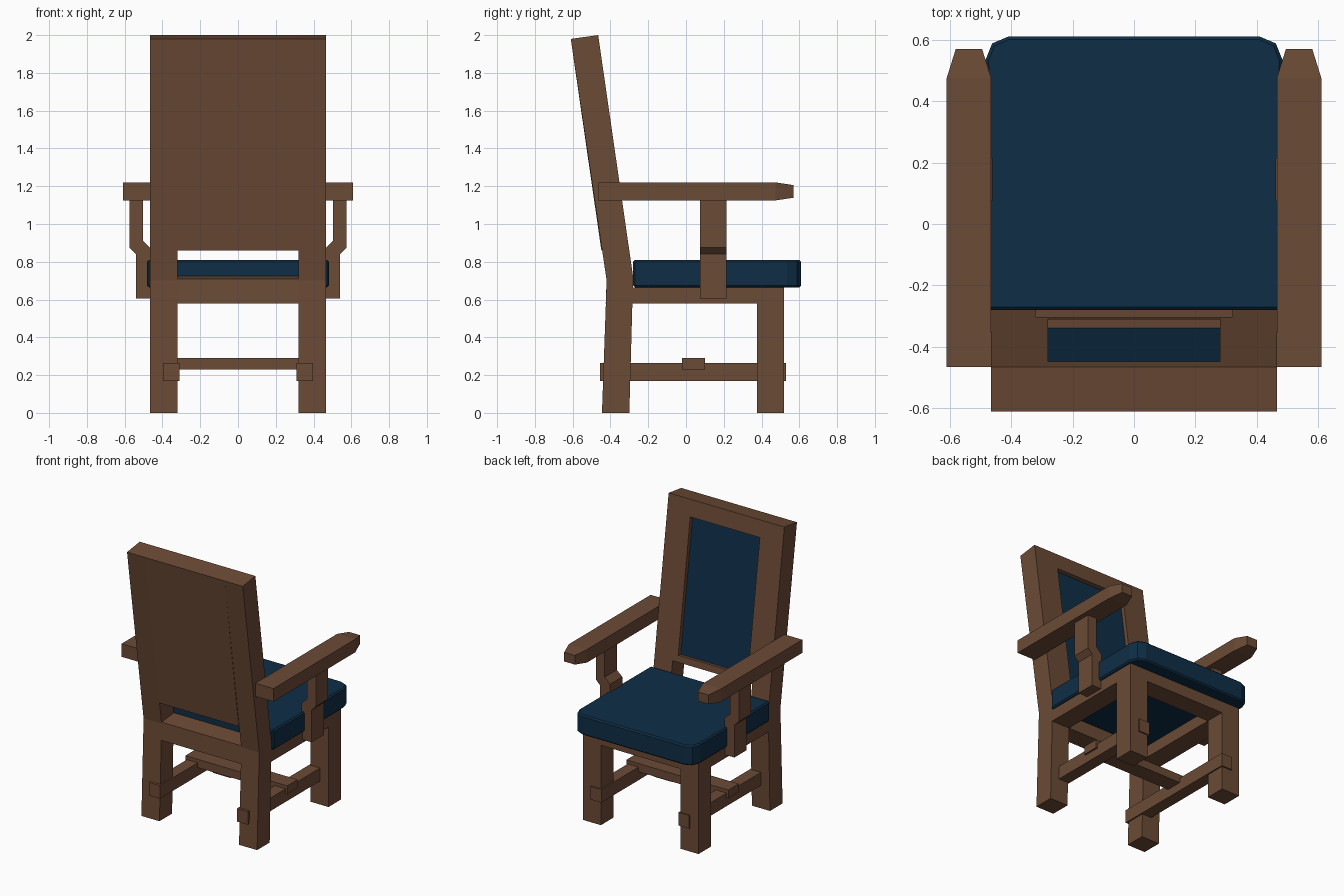
import bpy, bmesh
from mathutils import Vector

if "Cube" in bpy.data.objects:
    bpy.data.objects.remove(bpy.data.objects["Cube"])


def material(name, rgb):
    m = bpy.data.materials.new(name)
    m.diffuse_color = (*rgb, 1)
    m.use_nodes = True
    m.node_tree.nodes["Principled BSDF"].inputs["Base Color"].default_value = m.diffuse_color
    return m


wood = material("brown wood", (0.147, 0.069, 0.036))
fabric = material("navy fabric", (0.0045, 0.027, 0.062))


def prism(name, pts, axis, lo, hi, mat):
    """Extrude a 2D profile along an axis; the points use the other two axes in order."""
    bm = bmesh.new()

    def place(p, d):
        c = list(p)
        c.insert("xyz".index(axis), d)
        return bm.verts.new(c)

    a = [place(p, lo) for p in pts]
    b = [place(p, hi) for p in pts]
    bm.faces.new(a)
    bm.faces.new(b[::-1])
    n = len(pts)
    for i in range(n):
        j = (i + 1) % n
        bm.faces.new((a[j], a[i], b[i], b[j]))
    bmesh.ops.recalc_face_normals(bm, faces=bm.faces)
    me = bpy.data.meshes.new(name)
    bm.to_mesh(me)
    bm.free()
    me.materials.append(mat)
    ob = bpy.data.objects.new(name, me)
    bpy.context.collection.objects.link(ob)
    return ob


def box(name, x, y, z, mat=wood):
    return prism(name, [(x[0], y[0]), (x[1], y[0]), (x[1], y[1]), (x[0], y[1])],
                 "z", z[0], z[1], mat)


def both(x0, x1):
    """Left and right copies of an x range."""
    return (("right", (x0, x1)), ("left", (-x1, -x0)))


# Tilted backrest: s = distance down from the top, d = depth fraction from the front
TOP = Vector((-0.465, 2.0))
DOWN = Vector((0.185, -1.28)).normalized()
DEEP = Vector((-0.145, -0.02))


def back_part(name, x, s, d=(0, 1), mat=wood):
    pts = [TOP + DOWN * si + DEEP * di
           for si, di in ((s[0], d[0]), (s[0], d[1]), (s[1], d[1]), (s[1], d[0]))]
    return prism(name, pts, "x", x[0], x[1], mat)


# Rear legs run up into the back posts
leg_profile = [(-0.445, 0), (-0.30, 0), (-0.28, 0.72), (-0.465, 2.0),
               (-0.61, 1.98), (-0.42, 0.70)]
for side, x in both(0.32, 0.465):
    prism(side + "_rear_leg", leg_profile, "x", *x, wood)
    box(side + "_front_leg", x, (0.375, 0.52), (0, 0.665))
    box(side + "_seat_rail", x, (-0.29, 0.375), (0.58, 0.665))

# Cross rails under the seat
box("front_seat_rail", (-0.32, 0.32), (0.375, 0.52), (0.58, 0.665))
prism("rear_seat_rail", [(-0.425, 0.58), (-0.284, 0.58), (-0.28, 0.725), (-0.42, 0.71)],
      "x", -0.32, 0.32, wood)

# Backrest frame with recessed upholstered panel
back_part("back_top_rail", (-0.32, 0.32), (0, 0.12))
back_part("back_bottom_rail", (-0.32, 0.32), (1.083, 1.131))
for side, x in both(0.28, 0.32):
    back_part(side + "_back_stile", x, (0.12, 1.083))
back_part("back_board", (-0.28, 0.28), (0.12, 1.083), (0.26, 1))
back_part("back_upholstery", (-0.28, 0.28), (0.12, 1.083), (0.2, 0.26), fabric)

# Seat cushion with clipped front corners and softened edges
half = [(0.48, -0.28), (0.483, 0.535), (0.462, 0.588), (0.41, 0.61)]
cushion = prism("seat_cushion", half + [(-x, y) for x, y in reversed(half)],
                "z", 0.665, 0.81, fabric)
bev = cushion.modifiers.new("soft edge", "BEVEL")
bev.width = 0.01
bev.segments = 1
bev.limit_method = "ANGLE"
bev.angle_limit = 1.0

# Stretchers, with ends poking through the legs
for side, x in both(0.31, 0.397):
    box(side + "_stretcher", x, (-0.455, 0.53), (0.17, 0.265))
box("cross_stretcher", (-0.41, 0.41), (-0.02, 0.10), (0.23, 0.29))

# Armrests with tapered tips, on cranked supports
support = [(0.46, 0.605), (0.54, 0.605), (0.54, 0.84), (0.575, 0.875),
           (0.575, 1.13), (0.503, 1.13), (0.503, 0.91), (0.46, 0.87)]
for side, sign in (("right", 1), ("left", -1)):
    prism(side + "_arm_support", [(sign * x, z) for x, z in support],
          "y", 0.075, 0.215, wood)
    arm = box(side + "_armrest", sorted((sign * 0.465, sign * 0.61)),
              (-0.465, 0.475), (1.125, 1.22))
    bm = bmesh.new()
    bm.from_mesh(arm.data)
    tip = max(bm.faces, key=lambda f: f.calc_center_median().y)
    new = bmesh.ops.extrude_discrete_faces(bm, faces=[tip])["faces"][0]
    c = new.calc_center_median()
    for v in new.verts:
        v.co.x = c.x + (v.co.x - c.x) * 0.59
        v.co.z = c.z + (v.co.z - c.z) * 0.7
        v.co.y = 0.57
    bm.to_mesh(arm.data)
    bm.free()
